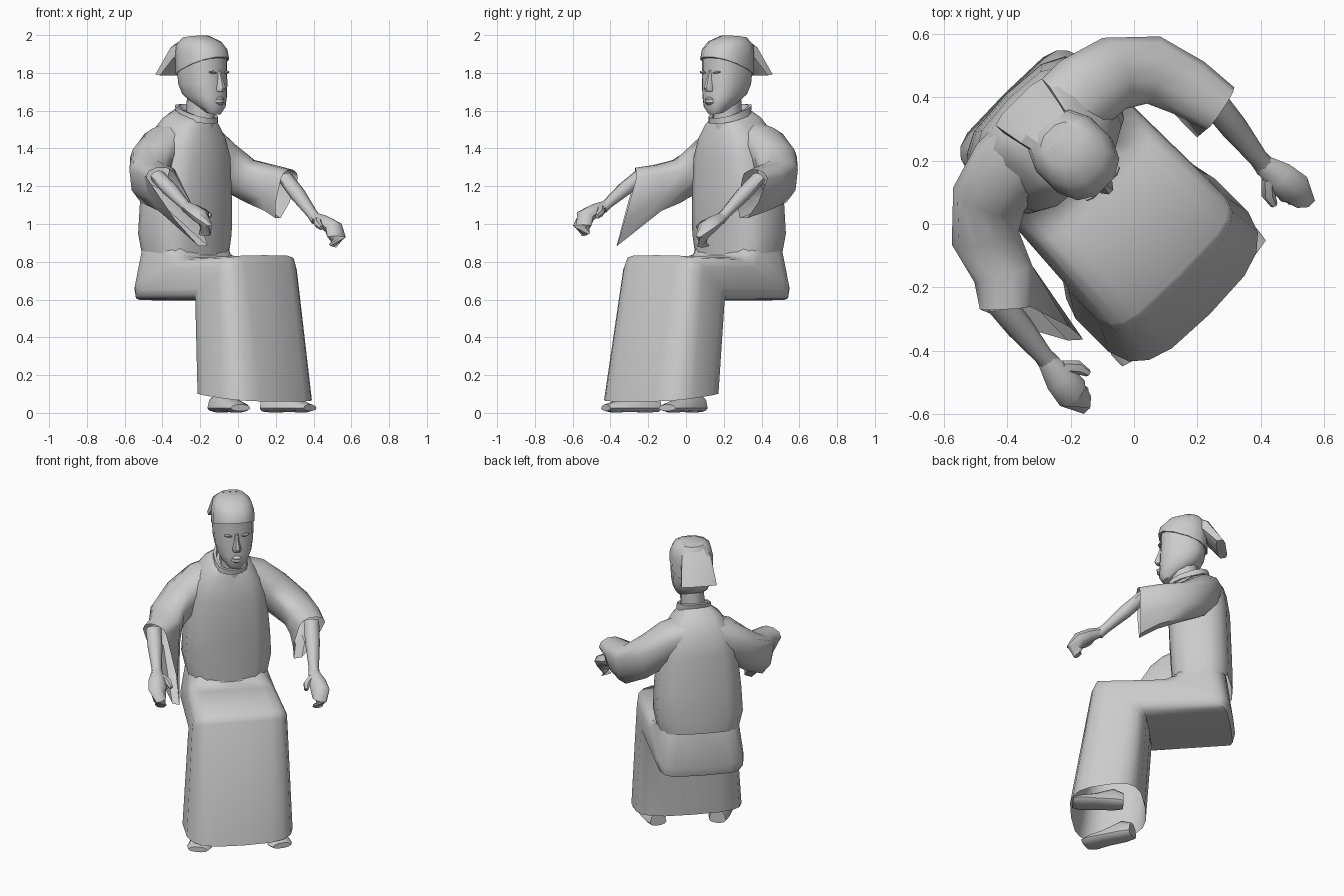
import bpy, bmesh, math
from mathutils import Vector, Matrix

cube = bpy.data.objects.get("Cube")
if cube:
    bpy.data.objects.remove(cube)

grey = bpy.data.materials.new("plain_grey")
grey.use_nodes = True
grey.diffuse_color = (0.6, 0.6, 0.6, 1)
grey.node_tree.nodes["Principled BSDF"].inputs["Base Color"].default_value = (0.6, 0.6, 0.6, 1)

TURN = Matrix.Rotation(math.radians(45), 4, 'Z')  # the figure sits facing a diagonal
UP = Vector((0, 0, 1))
HEAD_X = 0.02  # the head and shoulders lean a little to the left


def skin(name, rings, caps=(True, True), angle=45):
    """Bridge a list of equal point rings into one object."""
    bm = bmesh.new()
    rows = [[bm.verts.new(TURN @ p) for p in ring] for ring in rings]
    n = len(rows[0])
    for a, b in zip(rows, rows[1:]):
        for i in range(n):
            j = (i + 1) % n
            bm.faces.new((a[i], a[j], b[j], b[i]))
    for row, cap in zip((rows[0], rows[-1]), caps):
        if cap:
            bm.faces.new(row)
    bmesh.ops.recalc_face_normals(bm, faces=bm.faces)
    mesh = bpy.data.meshes.new(name)
    bm.to_mesh(mesh)
    bm.free()
    mesh.materials.append(grey)
    obj = bpy.data.objects.new(name, mesh)
    bpy.context.collection.objects.link(obj)
    bpy.ops.object.select_all(action='DESELECT')
    obj.select_set(True)
    bpy.context.view_layer.objects.active = obj
    bpy.ops.object.shade_smooth_by_angle(angle=math.radians(angle))
    return obj


def body(name, sections, power=1.0, n=14, caps=(True, True), angle=45, x=0.0):
    """Sections: front y, front z, back y, back z, half width, optional squareness and x."""
    rings = []
    for fy, fz, by, bz, w, *own in sections:
        p, cx = own if own else (power, x)
        ring = []
        for i in range(n):
            a = math.tau * (i + 0.5) / n
            c, s = math.cos(a), math.sin(a)
            t = math.copysign(abs(s) ** p, s)
            ring.append(Vector((cx + w * math.copysign(abs(c) ** p, c),
                                (fy + by) / 2 + t * (by - fy) / 2,
                                (fz + bz) / 2 + t * (bz - fz) / 2)))
        rings.append(ring)
    return skin(name, rings, caps, angle)


def limb(name, stations, n=10, caps=(True, True), angle=50):
    """Stations: centre, side radius, upper radius, optional downward vector."""
    centres = [Vector(s[0]) for s in stations]
    rings = []
    for k, s in enumerate(stations):
        t = (centres[min(k + 1, len(centres) - 1)] - centres[max(k - 1, 0)]).normalized()
        side = t.cross(UP).normalized()
        up = side.cross(t) * s[2]
        down = Vector(s[3]) if len(s) > 3 else -up
        ring = []
        for i in range(n):
            a = math.tau * i / n
            v = math.sin(a)
            ring.append(centres[k] + side * s[1] * math.cos(a) + (up * v if v > 0 else down * -v))
        rings.append(ring)
    return skin(name, rings, caps, angle)


# Long skirt: waist, seat, bent knees, open hem
body("skirt", [(.25, .93, .54, .93, .21, .6, 0), (.225, .835, .55, .86, .235, .5, 0),
               (.16, .825, .58, .65, .255, .38, 0), (.13, .825, .565, .595, .26, .38, 0),
               (-.21, .835, .09, .595, .278, .42, -.012), (-.24, .79, .09, .57, .283, .5, -.015),
               (-.37, .06, .06, .11, .315, .62, -.03)],
     n=18, caps=(True, False), angle=60)

# Jacket body with a curved hem resting on the lap
body("jacket", [(.225, .82, .57, .865, .235), (.22, .95, .575, .95, .258),
                (.21, 1.1, .57, 1.1, .25), (.2, 1.35, .56, 1.35, .225),
                (.21, 1.45, .54, 1.48, .19), (.225, 1.52, .48, 1.57, .135),
                (.23, 1.55, .43, 1.61, .085)],
     power=.65, caps=(False, True))
body("collar", [(.205, 1.53, .43, 1.59, .1), (.2, 1.56, .44, 1.635, .095),
                (.22, 1.56, .42, 1.635, .08), (.23, 1.54, .41, 1.6, .075)], power=.8, x=.01)

# Neck and head
body("neck", [(.22, 1.5, .38, 1.55, .07), (.21, 1.68, .37, 1.7, .07)], n=10, x=.015)
body("head", [(.17, 1.58, .24, 1.595, .04), (.148, 1.615, .32, 1.64, .075),
              (.15, 1.67, .39, 1.69, .103), (.152, 1.74, .415, 1.74, .114),
              (.157, 1.81, .42, 1.8, .118), (.157, 1.885, .42, 1.88, .118)], power=.8, x=HEAD_X)
body("nose", [(.132, 1.7, .19, 1.705, .025), (.12, 1.72, .19, 1.72, .027),
              (.137, 1.765, .19, 1.765, .016), (.152, 1.815, .19, 1.815, .012)], n=8, x=HEAD_X)
body("lips", [(.147, 1.63, .19, 1.63, .022), (.134, 1.642, .19, 1.642, .032),
              (.14, 1.652, .19, 1.652, .034), (.132, 1.661, .19, 1.661, .03),
              (.147, 1.673, .19, 1.673, .018)], n=8, x=HEAD_X)
for s, side in ((-1, "right"), (1, "left")):
    limb(side + "_eye", [((HEAD_X + s * .03, .155, 1.8), .006, .004),
                         ((HEAD_X + s * .05, .155, 1.803), .009, .01),
                         ((HEAD_X + s * .073, .162, 1.805), .006, .004)], n=6)

# Cap sloping up towards the back, with a folded tail
body("cap", [(.142, 1.885, .43, 1.78, .125), (.155, 1.93, .435, 1.88, .123),
             (.2, 1.97, .43, 1.945, .11), (.275, 1.998, .4, 1.985, .07)],
     power=.85, n=12, x=HEAD_X)
body("cap_tail", [(.34, 1.9, .36, 1.992, .07), (.41, 1.86, .44, 1.95, .09),
                  (.485, 1.785, .54, 1.795, .108)], power=.5, n=8, angle=30, x=.015)

# Arms: wide sleeve, forearm, curled hand and thumb
for s, side, cuff, hang, wrist in (
        (-1, "right", (-.475, .1, 1.25), (.09, -.24, -.385), Vector((-.5, -.13, 1.08))),
        (1, "left", (.45, .065, 1.24), (-.09, 0, -.22), Vector((.42, -.17, 1.02)))):
    lean = .012
    limb(side + "_sleeve", [((s * .06 + lean, .41, 1.48), .12, .07, (0, 0, -.15)),
                            ((s * .17 + lean, .405, 1.435), .125, .085, (0, 0, -.19)),
                            ((s * .28 + lean, .38, 1.355), .118, .08, (0, 0, -.19)),
                            ((s * .375 + lean, .3, 1.285), .108, .06, (0, .02, -.18)),
                            ((s * .415 + lean, .18, 1.26), .095, .055, (-s * .03, 0, -.2)),
                            (cuff, .08, .05, hang)], caps=(True, False))
    elbow = Vector(cuff) + Vector((0, .03, .005))
    limb(side + "_forearm", [(elbow, .045, .035), (elbow.lerp(wrist, .4), .043, .04),
                             (elbow.lerp(wrist, .85), .03, .028), (wrist, .034, .03)], n=8)

    def at(x, y, z):
        return wrist + Vector((s * x, y, z))
    limb(side + "_hand", [(at(0, .02, .015), .03, .028), (at(.01, -.05, -.01), .05, .036),
                          (at(.015, -.11, -.04), .056, .042), (at(.008, -.14, -.09), .05, .034),
                          (at(0, -.12, -.135), .035, .022)], n=8)
    limb(side + "_thumb", [(at(-.02, -.03, 0), .022, .022), (at(-.055, -.065, -.02), .022, .022),
                           (at(-.065, -.1, -.04), .012, .014)], n=6)

# Shoes, toes turned slightly outward
for side, heel, toe in (("right", (-.19, -.025), (-.29, -.31)),
                        ("left", (.155, -.05), (.2, -.34))):
    a, b = Vector((*heel, .025)), Vector((*toe, .025))
    limb(side + "_shoe", [(a, .05, .07, (0, 0, -.02)), (a.lerp(b, .2), .062, .095, (0, 0, -.025)),
                          (a.lerp(b, .55), .066, .06, (0, 0, -.02)),
                          (a.lerp(b, .85), .072, .035, (0, 0, -.025)),
                          (b, .058, .02, (0, 0, -.015))], n=10)
